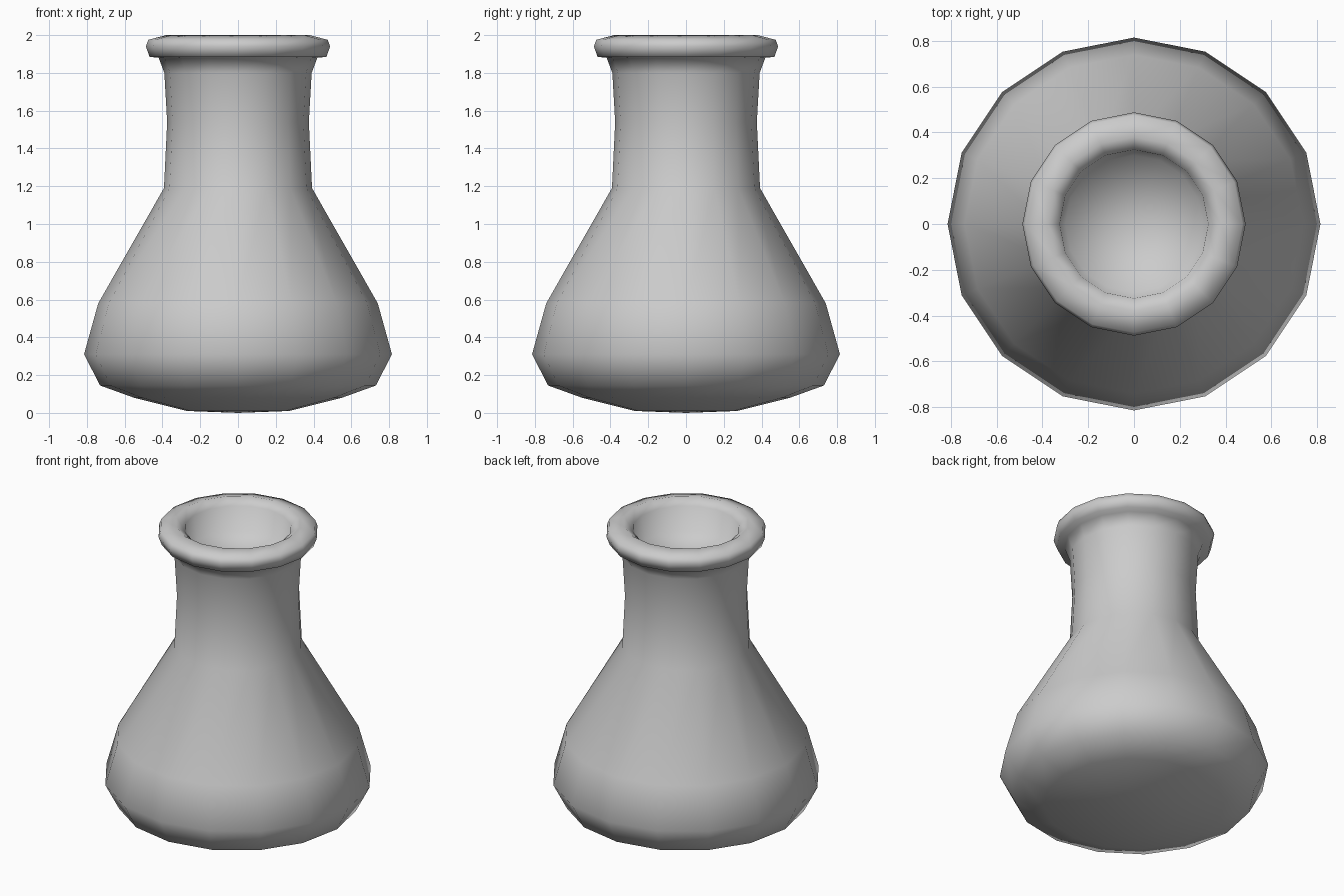
import bpy, bmesh
from math import cos, sin, tau

if "Cube" in bpy.data.objects:
    bpy.data.objects.remove(bpy.data.objects["Cube"])

SIDES = 16


def lathe(name, profile):
    """Revolve (radius, height) points around z; radius 0 closes to a point."""
    bm = bmesh.new()
    rings = []
    for r, z in profile:
        if r == 0:
            rings.append([bm.verts.new((0, 0, z))] * SIDES)
        else:
            rings.append([bm.verts.new((r * cos(tau * i / SIDES), r * sin(tau * i / SIDES), z))
                          for i in range(SIDES)])
    for a, b in zip(rings, rings[1:]):
        for i in range(SIDES):
            j = (i + 1) % SIDES
            bm.faces.new(list(dict.fromkeys((a[i], a[j], b[j], b[i]))))
    for f in bm.faces:
        f.smooth = True
    mesh = bpy.data.meshes.new(name)
    bm.to_mesh(mesh)
    bm.free()
    obj = bpy.data.objects.new(name, mesh)
    bpy.context.collection.objects.link(obj)
    return obj


# Whole flask: rounded base, flared body, waisted neck, rolled lip, hollow mouth
lathe("flask", [
    (0, 0.0), (0.27, 0.01), (0.55, 0.08), (0.73, 0.145),
    (0.815, 0.31), (0.74, 0.58), (0.392, 1.19),
    (0.375, 1.54), (0.39, 1.80), (0.42, 1.88),
    (0.468, 1.885), (0.488, 1.94), (0.475, 1.975), (0.38, 2.0),
    (0.325, 1.96), (0.30, 1.80), (0, 1.78),
])
